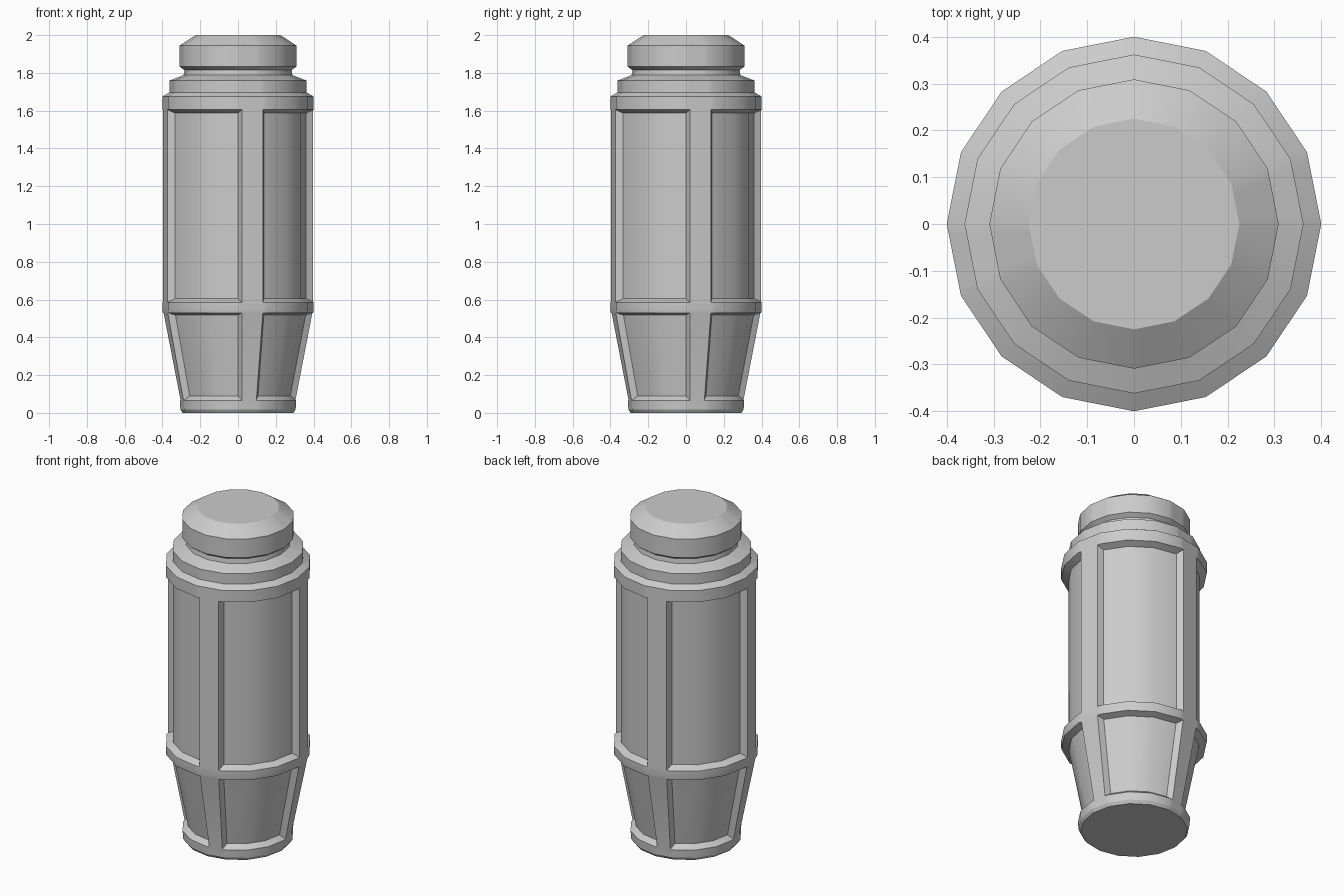
import bpy, bmesh, math
from mathutils import Vector

if "Cube" in bpy.data.objects:
    bpy.data.objects.remove(bpy.data.objects["Cube"])

SIDES = 16
EDGE = 0.021          # distance each panel opening reaches into its rib
bm = bmesh.new()


def corner(i, r, z):
    a = 2 * math.pi * i / SIDES
    return Vector((r * math.cos(a), r * math.sin(a), z))


def ring(r, z):
    """16-gon ring with two extra points on each of the four rib facets."""
    f = EDGE / (2 * r * math.sin(math.pi / SIDES))
    pts = []
    for q in range(0, SIDES, 4):
        a, b = corner(q, r, z), corner(q + 1, r, z)
        pts += [a, a.lerp(b, f), a.lerp(b, 1 - f), b, corner(q + 2, r, z), corner(q + 3, r, z)]
    return [bm.verts.new(p) for p in pts]


def panel_band(low, high, floor_low, floor_high):
    """Four ribs with a sloped-wall recessed panel between each pair."""
    n = len(low)
    for q in range(4):
        bm.faces.new((low[6*q+1], low[6*q+2], high[6*q+2], high[6*q+1]))
        lo = [low[(6*q + k) % n] for k in range(2, 8)]
        hi = [high[(6*q + k) % n] for k in range(2, 8)]
        fl = [bm.verts.new(corner(4*q + k, *floor_low)) for k in range(1, 5)]
        fh = [bm.verts.new(corner(4*q + k, *floor_high)) for k in range(1, 5)]
        for k in range(3):
            bm.faces.new((fl[k], fl[k+1], fh[k+1], fh[k]))
            bm.faces.new((lo[k+1], lo[k+2], fl[k+1], fl[k]))
            bm.faces.new((fh[k], fh[k+1], hi[k+2], hi[k+1]))
        # side walls and corner slivers
        bm.faces.new((lo[0], fl[0], fh[0], hi[0]))
        bm.faces.new((fl[3], lo[5], hi[5], fh[3]))
        bm.faces.new((lo[0], lo[1], fl[0]))
        bm.faces.new((lo[4], lo[5], fl[3]))
        bm.faces.new((hi[0], fh[0], hi[1]))
        bm.faces.new((hi[4], fh[3], hi[5]))


# outer profile (radius, height) from foot to cap
profile = [(0.293, 0), (0.305, 0.018), (0.308, 0.066), (0.398, 0.53), (0.4, 0.54),
           (0.4, 0.585), (0.4, 1.605), (0.4, 1.675), (0.362, 1.697), (0.362, 1.76),
           (0.288, 1.788), (0.284, 1.815), (0.309, 1.833), (0.309, 1.945), (0.225, 2.0)]
# recessed panels: index of lower ring -> floor bottom and top (radius, height)
panels = {2: ((0.277, 0.09), (0.358, 0.517)),
          5: ((0.36, 0.605), (0.36, 1.587))}

rings = [ring(r, z) for r, z in profile]
for i, (low, high) in enumerate(zip(rings, rings[1:])):
    if i in panels:
        panel_band(low, high, *panels[i])
    else:
        for k in range(len(low)):
            j = (k + 1) % len(low)
            bm.faces.new((low[k], low[j], high[j], high[k]))
bm.faces.new(rings[0][::-1])
bm.faces.new(rings[-1])
bmesh.ops.recalc_face_normals(bm, faces=bm.faces)

mesh = bpy.data.meshes.new("canister")
bm.to_mesh(mesh)
bm.free()
canister = bpy.data.objects.new("canister", mesh)
bpy.context.collection.objects.link(canister)
bpy.context.view_layer.objects.active = canister
canister.select_set(True)
bpy.ops.object.shade_smooth_by_angle(angle=math.radians(25))
